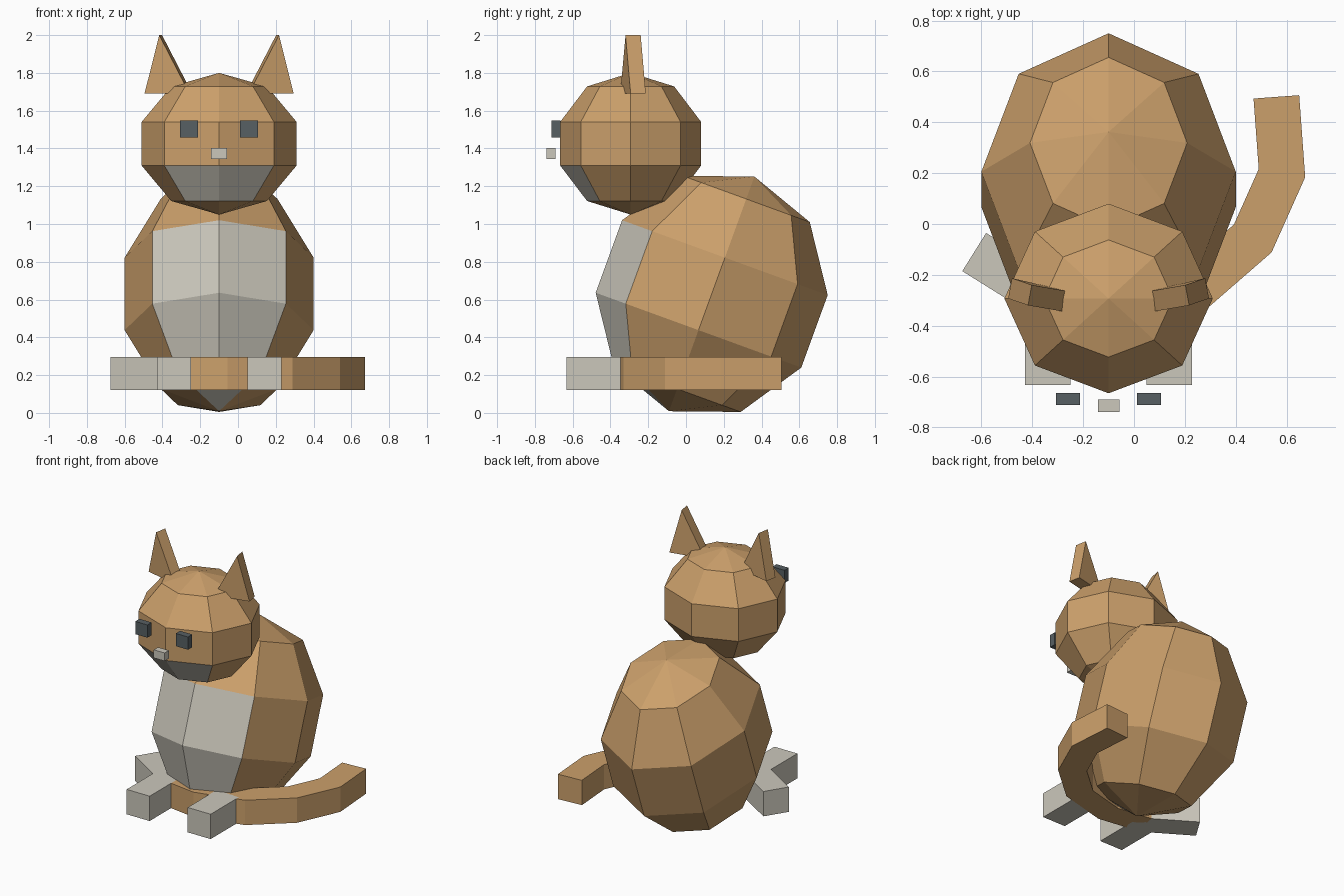
import bpy, bmesh
from math import radians
from mathutils import Matrix, Vector

if "Cube" in bpy.data.objects:
    bpy.data.objects.remove(bpy.data.objects["Cube"])

MID = -0.10  # the animal's own centre line


def material(name, rgb):
    m = bpy.data.materials.new(name)
    m.use_nodes = True
    m.diffuse_color = (*rgb, 1)
    m.node_tree.nodes["Principled BSDF"].inputs["Base Color"].default_value = (*rgb, 1)
    return m


tan = material("tan_fur", (0.60, 0.35, 0.147))
cream = material("cream_fur", (0.60, 0.575, 0.50))
slate = material("dark_slate", (0.095, 0.115, 0.125))


def finish(name, bm, *mats):
    bmesh.ops.recalc_face_normals(bm, faces=bm.faces)
    mesh = bpy.data.meshes.new(name)
    bm.to_mesh(mesh)
    bm.free()
    for m in mats:
        mesh.materials.append(m)
    ob = bpy.data.objects.new(name, mesh)
    bpy.context.collection.objects.link(ob)
    return ob


def ball(name, centre, radii, tilt, low, high):
    """Faceted ball with a cream patch on its front between two heights."""
    bm = bmesh.new()
    bmesh.ops.create_uvsphere(bm, u_segments=8, v_segments=5, radius=1)
    for f in bm.faces:
        c = f.calc_center_median()
        f.material_index = int(c.y < 0 and abs(c.x) < -c.y * 0.8 and low < c.z < high)
    m = Matrix.Translation(centre) @ Matrix.Rotation(radians(tilt), 4, "X")
    bm.transform(m @ Matrix.Diagonal((*radii, 1)))
    return finish(name, bm, tan, cream)


def box(name, centre, size, mat, turn=0):
    bm = bmesh.new()
    bmesh.ops.create_cube(bm, size=1)
    m = Matrix.Translation(centre) @ Matrix.Rotation(radians(turn), 4, "Z")
    bm.transform(m @ Matrix.Diagonal((*size, 1)))
    return finish(name, bm, mat)


# Body and head
ball("body", (MID, 0.136, 0.63), (0.526, 0.609, 0.661), -20, -1, 0.3)
ball("head", (MID, -0.293, 1.425), (0.431, 0.392, 0.375), 0, -0.7, -0.2)

# Ears: thin triangular prisms, mirrored about the centre line
for side, label in ((1, "left"), (-1, "right")):
    bm = bmesh.new()
    profile = [(0.395, -0.293, 1.69), (0.317, -0.32, 2.0), (0.157, -0.348, 1.69)]
    verts = [bm.verts.new((MID + side * x, y, z)) for x, y, z in profile]
    face = bm.faces.new(verts)
    new = bmesh.ops.extrude_face_region(bm, geom=[face], use_keep_orig=True)["geom"]
    moved = [v for v in new if isinstance(v, bmesh.types.BMVert)]
    bmesh.ops.translate(bm, verts=moved, vec=(-side * 0.015, 0.08, 0))
    finish(label + "_ear", bm, tan)

    # Eyes and front paws
    box(label + "_eye", (MID + side * 0.159, -0.688, 1.503), (0.095, 0.047, 0.09), slate)
    box(label + "_front_paw", (MID + side * 0.239, -0.45, 0.208), (0.18, 0.366, 0.176), cream)

# Nose
box("nose", (MID, -0.715, 1.373), (0.085, 0.048, 0.057), cream)

# Hind paw turned outwards
box("hind_paw", (-0.48, -0.203, 0.208), (0.35, 0.177, 0.176), cream, -32)

# Tail: square section with mitred corners, wrapped around the front
path = [Vector(p) for p in ((-0.33, -0.29), (-0.06, -0.33), (0.245, -0.25),
                            (0.467, -0.057), (0.582, 0.20), (0.56, 0.50))]
bm = bmesh.new()
rings = []
for i, p in enumerate(path):
    a = (p - path[max(i - 1, 0)]).normalized()
    b = (path[min(i + 1, len(path) - 1)] - p).normalized()
    d = (a + b).normalized()
    mitre = 0.09 / d.dot(b if b.length else a)
    off = Vector((-d.y, d.x)) * mitre
    rings.append([bm.verts.new((p.x + s * off.x, p.y + s * off.y, z))
                  for s, z in ((-1, 0.12), (1, 0.12), (1, 0.296), (-1, 0.296))])
for r, s in zip(rings, rings[1:]):
    for k in range(4):
        n = (k + 1) % 4
        bm.faces.new((r[k], r[n], s[n], s[k]))
bm.faces.new(rings[0])
bm.faces.new(rings[-1])
finish("tail", bm, tan)
